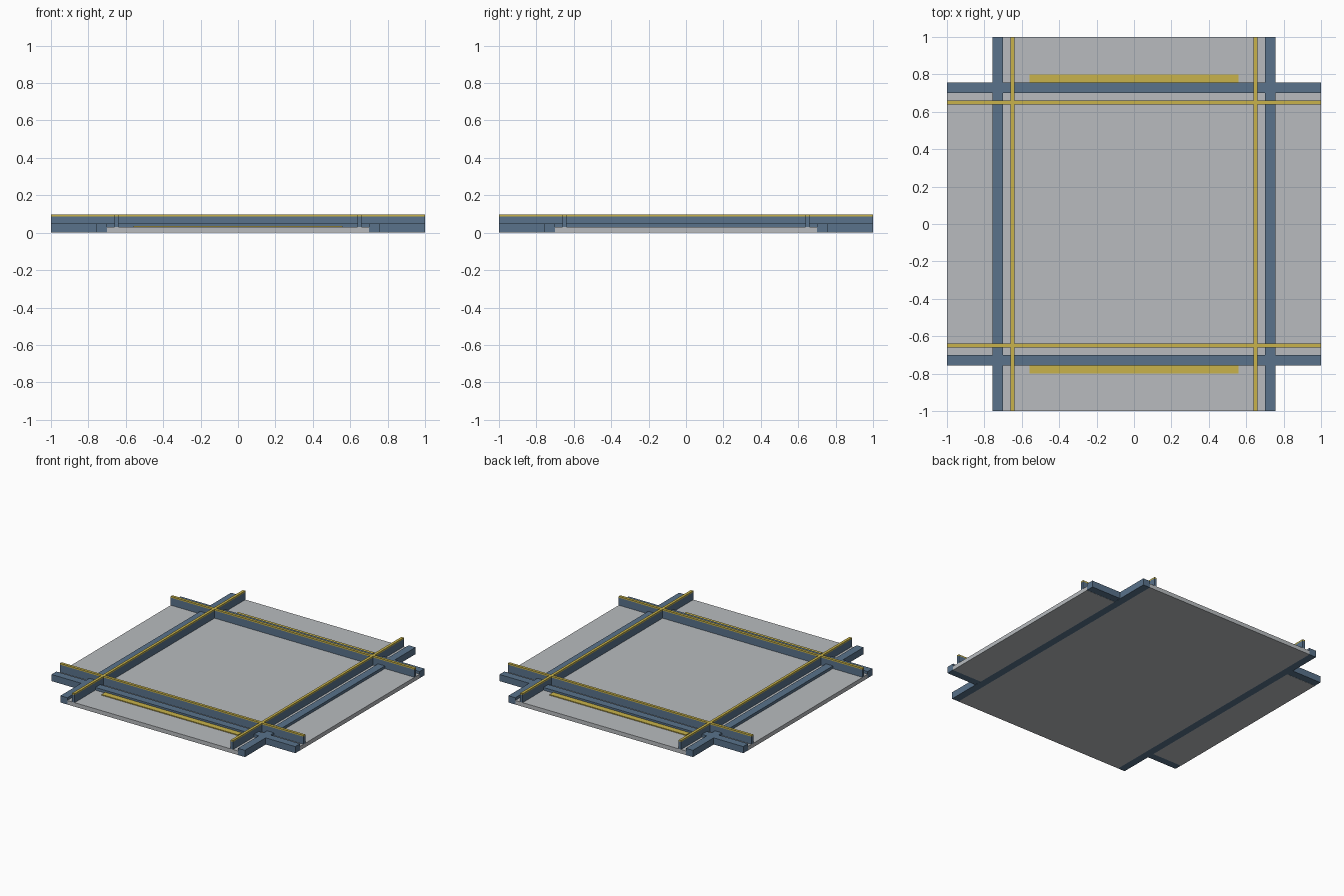
import bpy
import bmesh
from mathutils import Matrix, Vector

cube = bpy.data.objects.get("Cube")
if cube:
    bpy.data.objects.remove(cube, do_unlink=True)


def make_material(name, colour):
    mat = bpy.data.materials.new(name)
    mat.use_nodes = True
    mat.diffuse_color = (*colour, 1)
    bsdf = mat.node_tree.nodes["Principled BSDF"]
    bsdf.inputs["Base Color"].default_value = (*colour, 1)
    bsdf.inputs["Roughness"].default_value = 0.7
    return mat


grey = make_material("light grey", (0.48, 0.50, 0.52))
blue = make_material("steel blue", (0.10, 0.17, 0.26))
yellow = make_material("mustard yellow", (0.58, 0.45, 0.07))


def box(name, x, y, z, mat):
    """Box from (min, max) ranges on each axis."""
    bm = bmesh.new()
    size = Vector((x[1] - x[0], y[1] - y[0], z[1] - z[0]))
    centre = Vector((sum(x), sum(y), sum(z))) / 2
    bmesh.ops.create_cube(bm, size=1, matrix=Matrix.LocRotScale(centre, None, size))
    mesh = bpy.data.meshes.new(name)
    bm.to_mesh(mesh)
    bm.free()
    mesh.materials.append(mat)
    obj = bpy.data.objects.new(name, mesh)
    bpy.context.collection.objects.link(obj)


def span(sign, near, far):
    return tuple(sorted((sign * near, sign * far)))


FULL = (-1, 1)
INNER, OUTER = 0.70, 0.757      # kerb beam edges
RAIL_IN, RAIL_OUT = 0.64, 0.66  # thin rail edges
FLOOR, KERB, RAIL, TOP = 0.03, 0.05, 0.086, 0.096

# Floor slab running front to back
box("main_floor", (-INNER, INNER), FULL, (0, FLOOR), grey)

for sign, side, end in ((1, "left", "back"), (-1, "right", "front")):
    # Floor wings beyond the side kerbs
    box(side + "_floor_wing", span(sign, OUTER, 1), (-INNER, INNER), (0, FLOOR), grey)

    # Wide low kerbs, crossing at the corners
    box(side + "_kerb", span(sign, INNER, OUTER), FULL, (0, KERB), blue)
    box(end + "_kerb", FULL, span(sign, INNER, OUTER), (0.001, KERB), blue)

    # Thin upright rails with coloured caps
    rail = span(sign, RAIL_IN, RAIL_OUT)
    for part, z, mat in (("rail", (FLOOR, RAIL), blue), ("rail_cap", (RAIL, TOP), yellow)):
        box(side + "_" + part, rail, FULL, z, mat)
        box(end + "_" + part, FULL, rail, z, mat)

    # Painted floor stripes outside the front and back kerbs
    box(end + "_floor_stripe", (-0.56, 0.56), span(sign, OUTER, 0.80), (FLOOR, 0.036), yellow)
